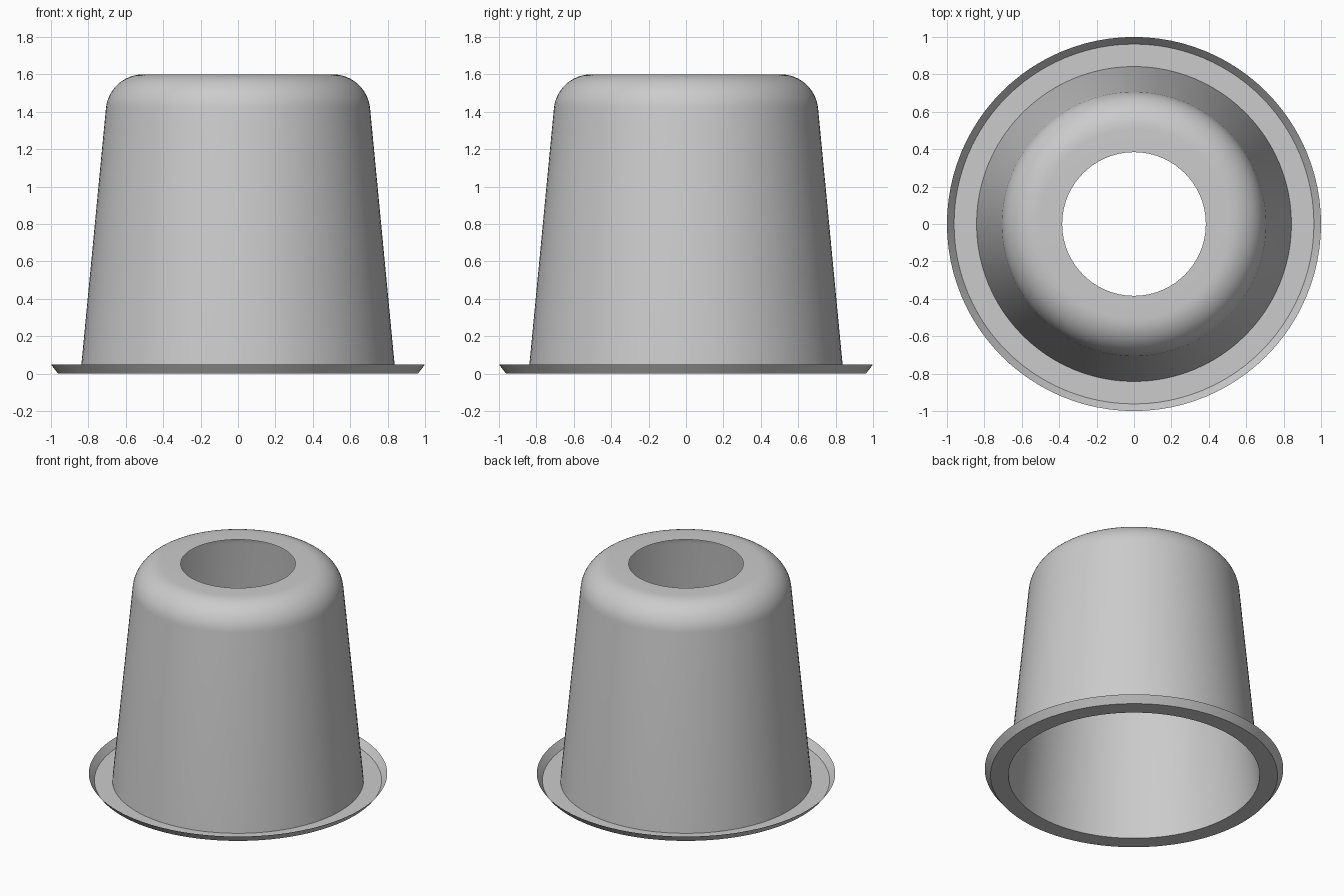
import bpy
import bmesh
from math import sin, cos, pi, atan2

SIDES = 96

cube = bpy.data.objects.get("Cube")
if cube:
    bpy.data.objects.remove(cube, do_unlink=True)

grey = bpy.data.materials.new("plain_grey")
grey.use_nodes = True
colour = (0.6, 0.6, 0.6, 1)
grey.diffuse_color = colour
grey.node_tree.nodes["Principled BSDF"].inputs["Base Color"].default_value = colour


def revolve(name, profile):
    """Spin an open (radius, height) profile into a thin sheet."""
    bm = bmesh.new()
    rings = []
    for r, z in profile:
        rings.append([bm.verts.new((r * cos(2 * pi * i / SIDES),
                                    r * sin(2 * pi * i / SIDES), z))
                      for i in range(SIDES)])
    for a, b in zip(rings, rings[1:]):
        for i in range(SIDES):
            j = (i + 1) % SIDES
            bm.faces.new((a[i], a[j], b[j], b[i]))
    mesh = bpy.data.meshes.new(name)
    bm.to_mesh(mesh)
    bm.free()
    mesh.materials.append(grey)
    obj = bpy.data.objects.new(name, mesh)
    bpy.context.collection.objects.link(obj)
    bpy.ops.object.select_all(action='DESELECT')
    obj.select_set(True)
    bpy.context.view_layer.objects.active = obj
    bpy.ops.object.shade_smooth_by_angle(angle=pi / 6)


# Flat flange with an upturned lip
base_radius = 0.842
revolve("flange", [(1, 0.05), (0.962, 0), (base_radius, 0)])

# Tapered wall, rounded shoulder and flat top around an open hole
height, fillet, centre, hole = 1.6, 0.2, 0.507, 0.384
taper = atan2(base_radius - centre - fillet, height - fillet)
shoulder = []
steps = 12
for k in range(steps + 1):
    a = taper + (pi / 2 - taper) * k / steps
    shoulder.append((centre + fillet * cos(a), height - fillet + fillet * sin(a)))
revolve("cup_body", [(base_radius, 0)] + shoulder + [(hole, height)])
